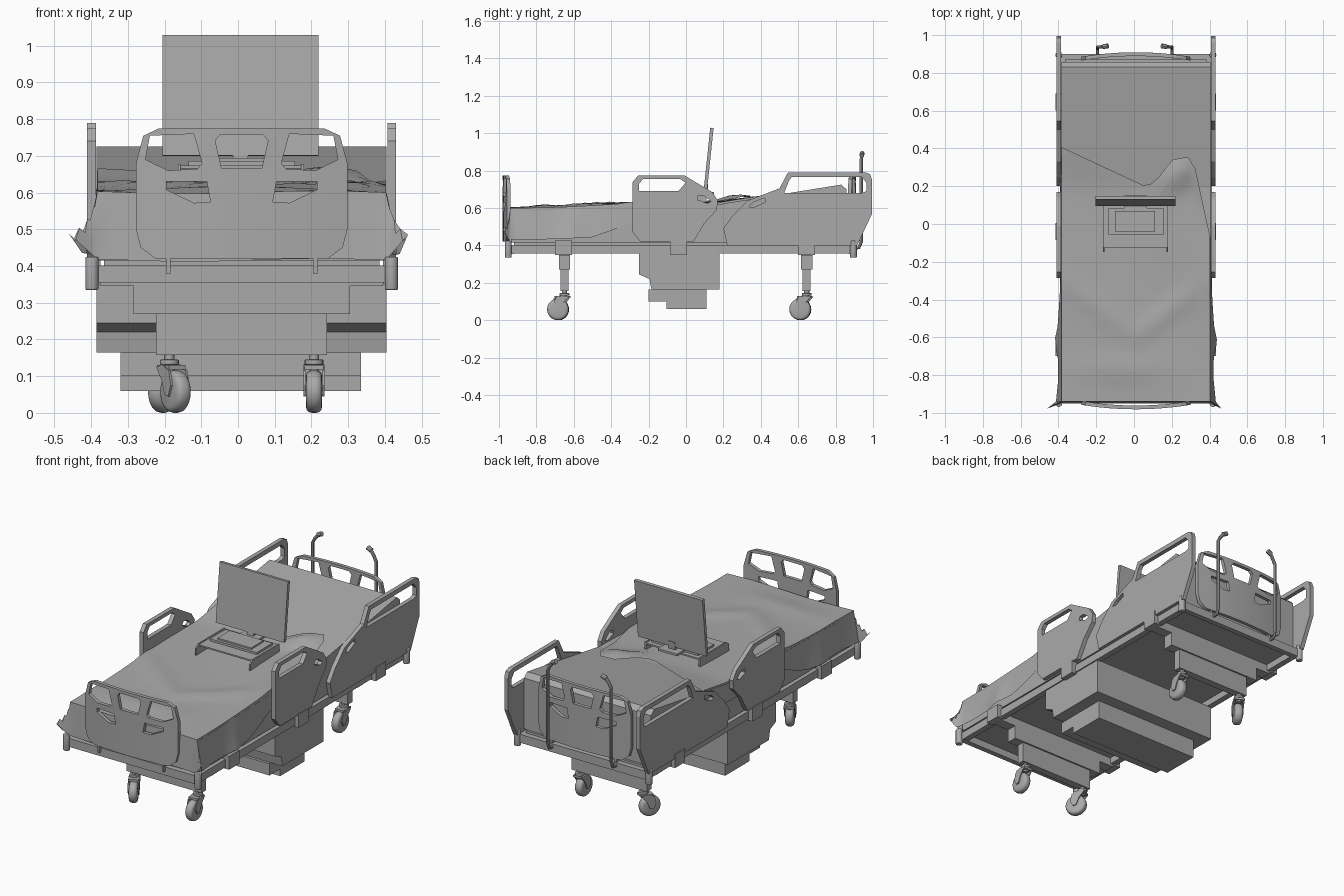
import bpy, bmesh, math
from mathutils import Matrix

cube = bpy.data.objects.get("Cube")
if cube:
    bpy.data.objects.remove(cube, do_unlink=True)

grey = bpy.data.materials.new("plain grey")
grey.use_nodes = True
tone = (0.4, 0.4, 0.4, 1)
grey.diffuse_color = tone
grey.node_tree.nodes["Principled BSDF"].inputs["Base Color"].default_value = tone

CX = 0.01                                  # centre line of the bed
SIDES = (("right", -1), ("left", 1))
IDENT = Matrix.Identity(4)
SIDE_PLANE = Matrix(((0, 0, 1, 0), (1, 0, 0, 0), (0, 1, 0, 0), (0, 0, 0, 1)))
FRONT_PLANE = Matrix.Rotation(math.pi / 2, 4, 'X')


def add(name, bm, matrix=IDENT, smooth=False):
    bmesh.ops.remove_doubles(bm, verts=bm.verts, dist=0.00005)
    bmesh.ops.recalc_face_normals(bm, faces=bm.faces)
    for face in bm.faces:
        face.smooth = False
    mesh = bpy.data.meshes.new(name)
    bm.to_mesh(mesh)
    bm.free()
    mesh.transform(matrix)
    mesh.materials.append(grey)
    ob = bpy.data.objects.new(name, mesh)
    bpy.context.collection.objects.link(ob)
    if smooth:
        bpy.ops.object.select_all(action='DESELECT')
        ob.select_set(True)
        bpy.context.view_layer.objects.active = ob
        bpy.ops.object.shade_smooth_by_angle(angle=math.radians(40))


def box(name, x, y, z, matrix=IDENT):
    bm = bmesh.new()
    bmesh.ops.create_cube(bm, size=1)
    for v in bm.verts:
        v.co = [(a + b) / 2 + c * (b - a) for (a, b), c in zip((x, y, z), v.co)]
    add(name, bm, matrix)


def cylinder(name, radius, depth, matrix, sides=16, bevel=0):
    bm = bmesh.new()
    bmesh.ops.create_cone(bm, cap_ends=True, segments=sides, radius1=radius,
                          radius2=radius, depth=depth)
    if bevel:
        rim = [e for e in bm.edges if abs(e.verts[0].co.z - e.verts[1].co.z) < 0.001]
        bmesh.ops.bevel(bm, geom=rim, offset=bevel, segments=3, profile=0.5, affect='EDGES')
    add(name, bm, matrix, True)


def curve_bmesh(curve):
    temp = bpy.data.objects.new("temp", curve)
    bpy.context.collection.objects.link(temp)
    graph = bpy.context.evaluated_depsgraph_get()
    mesh = bpy.data.meshes.new_from_object(temp.evaluated_get(graph))
    bm = bmesh.new()
    bm.from_mesh(mesh)
    bpy.data.objects.remove(temp)
    bpy.data.meshes.remove(mesh)
    return bm


def plate(outline, holes, thickness):
    """Flat sheet with cut-outs, lying in its own xy plane."""
    curve = bpy.data.curves.new("sheet", 'CURVE')
    curve.dimensions = '2D'
    curve.fill_mode = 'BOTH'
    curve.extrude = thickness / 2
    for loop in [outline] + holes:
        spline = curve.splines.new('POLY')
        spline.points.add(len(loop) - 1)
        for p, (a, b) in zip(spline.points, loop):
            p.co = (a, b, 0, 1)
        spline.use_cyclic_u = True
    return curve_bmesh(curve)


def tube(name, points, radius):
    curve = bpy.data.curves.new(name, 'CURVE')
    curve.dimensions = '3D'
    curve.bevel_depth = radius
    curve.bevel_resolution = 2
    curve.use_fill_caps = True
    spline = curve.splines.new('POLY')
    spline.points.add(len(points) - 1)
    for p, co in zip(spline.points, points):
        p.co = (*co, 1)
    add(name, curve_bmesh(curve), IDENT, True)


def mirrored(half):
    return half + [(-a, b) for a, b in reversed(half)]


def lerp(points, t):
    for (a, p), (b, q) in zip(points, points[1:]):
        if t <= b:
            return p + (q - p) * max(0, (t - a) / (b - a))
    return points[-1][1]


# Bed frame with corner posts and brackets
for end, y in (("foot", -0.935), ("head", 0.885)):
    box(end + "_end_bar", (CX - .4, CX + .4), (y - .015, y + .015), (.355, .402))
for side, s in SIDES:
    x = CX + s * .385
    box(side + "_frame_bar", (x - .017, x + .017), (-.95, .9), (.358, .402))
    for i, y in enumerate((-.655, -.04, .645)):
        bx = CX + s * .405
        box(f"{side}_bracket_{i}", (bx - .02, bx + .02), (y - .045, y + .045), (.35, .425))
    for end, y in (("foot", -.95), ("head", .895)):
        cylinder(f"{side}_{end}_post", .018, .09,
                 Matrix.Translation((CX + s * .408, y, .38)), bevel=.004)
box("deck", (CX - .375, CX + .375), (-.92, .87), (.395, .415))

# Base housing below the frame
housing = [(-.25, .36), (-.25, .245), (-.195, .22), (-.185, .165), (.18, .165), (.18, .36)]
add("base_housing", plate(housing, [], .79), Matrix.Translation((CX, 0, 0)) @ SIDE_PLANE)
box("base_lower_box", (-.32, .335), (-.105, .11), (.06, .165))
box("base_step_box", (-.32, .335), (-.2, -.105), (.1, .165))

# Crossbars and casters
fork = [(.022, .125), (-.012, .132), (-.05, .115), (-.06, .075), (-.045, .045), (-.025, .05), (-.008, .09)]
for end, y in (("foot", -.65), ("head", .645)):
    box(end + "_frame_crossbar", (CX - .385, CX + .385), (y - .03, y + .03), (.345, .392))
    box(end + "_upper_crossbar", (CX - .295, CX + .295), (y - .03, y + .03), (.27, .35))
    box(end + "_lower_crossbar", (CX - .233, CX + .233), (y - .021, y + .021), (.157, .272))
    for side, s in SIDES:
        name = f"{end}_{side}_caster"
        turn = 0 if s > 0 else (.5 if end == "foot" else -.5)
        place = Matrix.Translation((CX + s * .197, y, 0)) @ Matrix.Rotation(turn, 4, 'Z')
        hub = place @ Matrix.Translation((0, -.035, .058)) @ Matrix.Rotation(math.pi / 2, 4, 'Y')
        cylinder(name + "_wheel", .058, .044, hub, sides=20, bevel=.016)
        cylinder(name + "_axle", .012, .058, hub, sides=10)
        cylinder(name + "_stem", .014, .06, place @ Matrix.Translation((0, 0, .14)), sides=12)
        cylinder(name + "_collar", .026, .014, place @ Matrix.Translation((0, 0, .138)), bevel=.003)
        box(name + "_fork_top", (-.026, .026), (-.045, .022), (.118, .13), place)
        for f_side, f in SIDES:
            add(f"{name}_fork_{f_side}", plate(fork, [], .006),
                place @ Matrix.Translation((f * .026, 0, 0)) @ SIDE_PLANE)

# Mattress with raised back section
mattress = [(-.935, .415), (-.94, .57), (-.925, .59), (.19, .622), (.83, .725), (.858, .7), (.858, .415)]
add("mattress", plate(mattress, [], .79), Matrix.Translation((CX, 0, 0)) @ SIDE_PLANE)

# Blanket draped over the lower bed with a folded-back corner
top_edge = [(-.4, .41), (.05, .2), (.1, .22), (.19, .34), (.3, .36), (.4, -.1)]


def bump(value, width):
    return math.exp(-(value / width) ** 2)


def cloth_height(x, y):
    z = lerp([(-.94, .597), (.19, .63), (.83, .733)], y)
    z += .014 * bump(y + .6 - .8 * abs(x), .05) * bump(y + .45, .25)
    z += .012 * bump(y + .77, .06) * bump(x + .1, .25)
    z += .03 * bump(y - .25 - .4 * (x - .2), .07) * bump(x - .22, .1)
    return z + .004 * (1 + math.sin(9 * x + 7 * y))


bm = bmesh.new()
COLS, ROWS, HANG = 20, 24, 4
grid = []
for j in range(-HANG, ROWS + 1):
    row = []
    for i in range(-HANG, COLS + HANG + 1):
        a = max(0, -i, i - COLS) / HANG
        b = max(0, -j) / HANG
        s = -1 if i < COLS / 2 else 1
        x = (min(max(i, 0), COLS) / COLS * 2 - 1) * .393
        y = -.94 + max(j, 0) / ROWS * (lerp(top_edge, x) + .94)
        free = min(1, max(0, (-.3 - y) / .2))
        corner = max(0, 1 - (y + .94) / .12)
        drop = (.11 + .06 * free) * a if not b else .185 * max(a, b)
        z = cloth_height(x, y) - drop + .07 * a * b
        x += s * a * (.006 + free * .012 + .018 * bump(y + .62, .06)
                      + corner * (.012 + b * (.03 if s > 0 else .048)))
        y -= .008 * b + .03 * a * b
        row.append(bm.verts.new((x + CX, y, z)))
    grid.append(row)
for low, high in zip(grid, grid[1:]):
    for k in range(len(low) - 1):
        bm.faces.new((low[k], low[k + 1], high[k + 1], high[k]))
add("blanket", bm, IDENT, True)

# Side rails with hand holes
head_rail = [(.22, .4), (.2, .49), (.245, .555), (.33, .64), (.5, .705), (.545, .79), (.96, .79),
             (.985, .78), (.995, .75), (.995, .57), (.915, .4)]
head_holes = [[(.525, .68), (.55, .745), (.565, .765), (.94, .765), (.965, .735), (.965, .69), (.94, .68)],
              [(.335, .607), (.36, .63), (.42, .655), (.425, .632), (.365, .605)]]
mid_rail = [(-.245, .42), (-.285, .47), (-.285, .74), (-.255, .775), (-.01, .775), (.14, .685),
            (.17, .64), (.165, .59), (.1, .52), (.04, .42)]
mid_holes = [[(-.25, .69), (-.25, .73), (-.23, .755), (-.03, .755), (-.003, .735), (-.04, .69)],
             [(.06, .645), (.065, .667), (.095, .667), (.135, .635), (.115, .625)]]
for side, s in SIDES:
    place = Matrix.Translation((CX + s * .409, 0, 0)) @ SIDE_PLANE
    add(side + "_head_rail", plate(head_rail, head_holes, .024), place)
    add(side + "_middle_rail", plate(mid_rail, mid_holes, .024), place)

# Curved end boards
board = mirrored([(.235, .42), (.275, .45), (.288, .5), (.288, .68), (.268, .755), (.225, .775)])
grip = [(.25, .755), (.13, .76), (.108, .68), (.12, .665), (.2, .66), (.262, .69)]
slot = [(.205, .63), (.095, .63), (.085, .575), (.13, .572), (.205, .608)]
window = mirrored([(.055, .667), (.072, .742), (.058, .758)])
holes = [window]
for shape in (grip, slot):
    holes += [shape, [(-a, b) for a, b in shape]]
for end, y, s in (("foot", -.947, 1), ("head", .875, -1)):
    bm = plate(board, holes, .02)
    for k in range(-5, 6):
        bmesh.ops.bisect_plane(bm, geom=bm.verts[:] + bm.edges[:] + bm.faces[:],
                               plane_co=(k * .05, 0, 0), plane_no=(1, 0, 0))
    for v in bm.verts:
        v.co.z += s * .024 * (1 - (v.co.x / .29) ** 2)
    add(end + "_board", bm, Matrix.Translation((CX, y, 0)) @ FRONT_PLANE, True)
    for side, f in SIDES:
        x = CX + f * .2
        box(f"{end}_board_{side}_strut", (x - .006, x + .006), (y - s * .02, y), (.38, .44))

# Hooked poles behind the head board
for side, s in SIDES:
    x = .004 + s * .197
    tube(side + "_pole", [(x, .89, .385), (x, .925, .388), (x, .937, .42), (x, .937, .83),
                          (x - s * .012, .937, .855), (x - s * .035, .94, .885)], .009)
    tube(side + "_pole_tip", [(x - s * .03, .94, .882), (x - s * .055, .942, .893)], .013)

# Over-bed tray with a keyboard pad and screen
box("tray_top", (-.162, .178), (-.125, .11), (.666, .674))
side_panel = [(.11, .625), (.11, .678), (-.125, .678), (-.148, .66), (-.148, .615), (-.125, .61)]
for side, s in SIDES:
    x = CX - .002 + s * .168
    add(side + "_tray_side", plate(side_panel, [], .008), Matrix.Translation((x, 0, 0)) @ SIDE_PLANE)
box("keyboard_pad", (-.135, .155), (-.055, .085), (.673, .686))
box("keyboard_inset", (-.1, .11), (-.04, .07), (.686, .694))
box("screen_foot", (-.05, .07), (.06, .15), (.673, .685))
tilt = Matrix.Translation((CX - .003, .104, .7)) @ Matrix.Rotation(-.105, 4, 'X')
box("screen_panel", (-.212, .212), (-.009, .009), (0, .33), tilt)
box("screen_neck", (-.02, .02), (-.005, .012), (-.025, .03), tilt)
